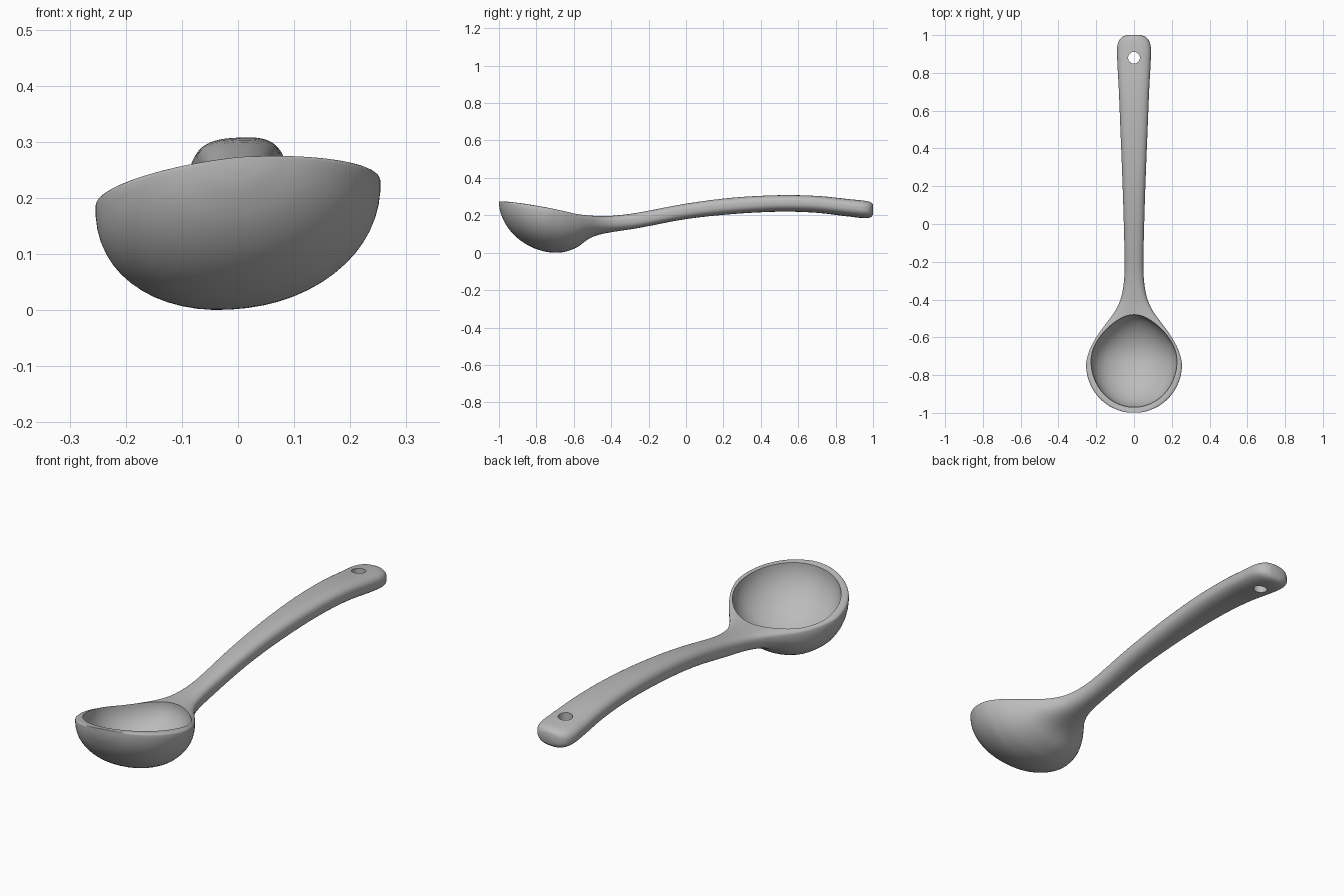
import bpy, bmesh, math

cube = bpy.data.objects.get("Cube")
if cube:
    bpy.data.objects.remove(cube, do_unlink=True)

grey = bpy.data.materials.new("plain_grey")
grey.use_nodes = True
grey.diffuse_color = (0.5, 0.5, 0.5, 1)
bsdf = next(n for n in grey.node_tree.nodes if n.type == 'BSDF_PRINCIPLED')
bsdf.inputs["Base Color"].default_value = (0.5, 0.5, 0.5, 1)
bsdf.inputs["Roughness"].default_value = 0.6


def loft(name, rings):
    """Skin a list of equally long point rings and cap both ends."""
    bm = bmesh.new()
    rows = [[bm.verts.new(p) for p in ring] for ring in rings]
    for a, b in zip(rows, rows[1:]):
        for i in range(len(a)):
            j = (i + 1) % len(a)
            bm.faces.new((a[i], a[j], b[j], b[i]))
    bm.faces.new(rows[0])
    bm.faces.new(rows[-1])
    bmesh.ops.recalc_face_normals(bm, faces=bm.faces)
    mesh = bpy.data.meshes.new(name)
    bm.to_mesh(mesh)
    bm.free()
    mesh.materials.append(grey)
    ob = bpy.data.objects.new(name, mesh)
    bpy.context.collection.objects.link(ob)
    return ob


def spline(points, steps):
    """Smooth curve through rows of values."""
    out = []
    ext = [points[0]] + points + [points[-1]]
    for p0, p1, p2, p3 in zip(ext, ext[1:], ext[2:], ext[3:]):
        for s in range(steps):
            t = s / steps
            out.append([b + 0.5 * t * (c - a + t * (2*a - 5*b + 4*c - d + t * (3*(b - c) + d - a)))
                        for a, b, c, d in zip(p0, p1, p2, p3)])
    return out + [list(points[-1])]


def section(y, w, top, bottom, shoulder, n_top, count=56):
    """Rounded cross-section with its widest point at the shoulder, slightly rolled."""
    mid = top - shoulder * (top - bottom)
    ring = []
    for i in range(count):
        a = 2 * math.pi * (i + 0.5) / count
        c, s = math.cos(a), math.sin(a)
        n = n_top if s > 0 else 2 + shoulder
        x = w * math.copysign(abs(c) ** (2 / n), c)
        z = mid + (top - mid if s > 0 else mid - bottom) * math.copysign(abs(s) ** (2 / n), s)
        ring.append((x, y, z + (0.1 - 0.1 * shoulder) * x))
    return ring


# Stations: y, half width, top, bottom, shoulder fraction, top squareness
stations = []
for deg in (5, 15, 30, 45, 60, 75, 90):          # front half of the bowl
    a = math.radians(deg)
    y = -0.745 - 0.255 * math.cos(a)
    top = 0.228 - 0.175 * (y + 0.745)
    stations.append((y, 0.254 * math.sin(a), top, top - 0.222 * math.sin(a), 0.12, 4))
stations += [                                     # back of bowl, neck, handle
    (-0.69, 0.243, 0.218, 0.002, 0.12, 4),
    (-0.64, 0.223, 0.210, 0.008, 0.14, 4),
    (-0.58, 0.187, 0.200, 0.032, 0.18, 3.8),
    (-0.52, 0.143, 0.195, 0.075, 0.25, 3.4),
    (-0.46, 0.100, 0.194, 0.098, 0.33, 3),
    (-0.38, 0.066, 0.198, 0.113, 0.42, 2.7),
    (-0.25, 0.050, 0.215, 0.133, 0.5, 2.6),
    (0.00, 0.054, 0.262, 0.180, 0.5, 2.6),
    (0.25, 0.062, 0.294, 0.207, 0.5, 2.6),
    (0.50, 0.072, 0.307, 0.220, 0.5, 2.7),
    (0.70, 0.080, 0.303, 0.214, 0.5, 2.7),
    (0.85, 0.088, 0.288, 0.196, 0.5, 2.7),
    (0.93, 0.090, 0.280, 0.187, 0.5, 2.7),
    (0.97, 0.080, 0.275, 0.186, 0.5, 2.6),
    (0.99, 0.062, 0.268, 0.192, 0.5, 2.5),
    (1.00, 0.040, 0.258, 0.205, 0.5, 2.4),
]
ladle = loft("ladle", [section(*s) for s in spline(stations, 4)])


# Bowl hollow, narrowing towards the handle
def hollow_ring(radius, depth, count=64):
    ring = []
    for i in range(count):
        a = 2 * math.pi * i / count
        u, v = radius * math.cos(a), radius * math.sin(a)
        taper = 1 - 0.25 * max(v, 0) ** 2
        x, y = 0.228 * u * taper, -0.725 + 0.245 * v
        z = 0.225 - 0.16 * (y + 0.73) + 0.088 * x - depth * taper
        ring.append((x, y, z))
    return ring


angles = [math.radians(3 + 87 * i / 16) for i in range(17)]
hollow = loft("bowl_hollow_cutter",
              [hollow_ring(math.sin(a), 0.19 * math.cos(a)) for a in angles] + [hollow_ring(1, -0.15)])

# Hanging hole near the handle end
hole = loft("hanging_hole_cutter",
            [[(0.031 * math.cos(math.tau * i / 32), 0.88 + 0.031 * math.sin(math.tau * i / 32), z)
              for i in range(32)] for z in (0.1, 0.4)])

bpy.ops.object.select_all(action='DESELECT')
bpy.context.view_layer.objects.active = ladle
ladle.select_set(True)
for cutter in (hollow, hole):
    cutter.hide_render = True
    mod = ladle.modifiers.new("cut", 'BOOLEAN')
    mod.operation = 'DIFFERENCE'
    mod.solver = 'EXACT'
    mod.object = cutter
    bpy.ops.object.modifier_apply(modifier=mod.name)
    bpy.data.objects.remove(cutter, do_unlink=True)

bpy.ops.object.shade_smooth_by_angle(angle=math.radians(40))
